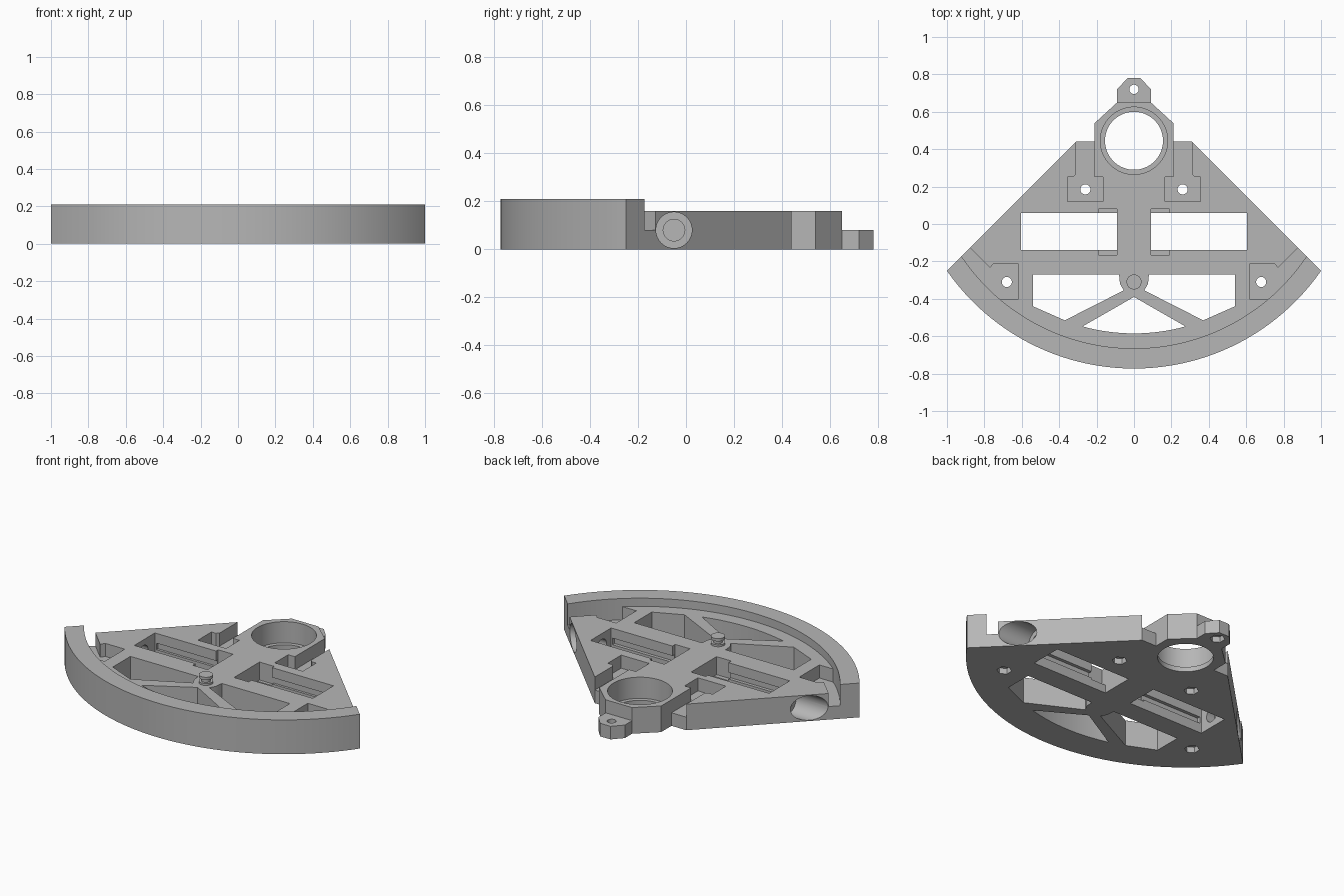
import bpy, bmesh, math
from mathutils import Matrix

cube = bpy.data.objects.get("Cube")
if cube:
    bpy.data.objects.remove(cube)

grey = bpy.data.materials.new("plain grey")
grey.use_nodes = True
colour = (0.47, 0.47, 0.47, 1)
grey.diffuse_color = colour
grey.node_tree.nodes["Principled BSDF"].inputs["Base Color"].default_value = colour

CY = 0.445          # centre of the bearing and of the curved front
BODY_R, WALL_R = 1.11, 1.218
BODY_H, STEP_H, WALL_H = 0.16, 0.08, 0.21


def finish(name, bm):
    bmesh.ops.recalc_face_normals(bm, faces=bm.faces[:])
    mesh = bpy.data.meshes.new(name)
    bm.to_mesh(mesh)
    bm.free()
    mesh.materials.append(grey)
    ob = bpy.data.objects.new(name, mesh)
    bpy.context.collection.objects.link(ob)
    return ob


def prism(name, pts, z0, z1):
    bm = bmesh.new()
    face = bm.faces.new([bm.verts.new((x, y, z0)) for x, y in pts])
    ext = bmesh.ops.extrude_face_region(bm, geom=[face])
    top = [v for v in ext["geom"] if isinstance(v, bmesh.types.BMVert)]
    bmesh.ops.translate(bm, verts=top, vec=(0, 0, z1 - z0))
    return finish(name, bm)


def box(name, x0, x1, y0, y1, z0, z1):
    return prism(name, [(x0, y0), (x1, y0), (x1, y1), (x0, y1)], z0, z1)


def cyl(name, x, y, r, z0, z1, n=32):
    bm = bmesh.new()
    bmesh.ops.create_cone(bm, cap_ends=True, segments=n, radius1=r, radius2=r, depth=z1 - z0,
                          matrix=Matrix.Translation((x, y, (z0 + z1) / 2)))
    return finish(name, bm)


def rod(x0, x1, r):
    bm = bmesh.new()
    place = Matrix.Translation(((x0 + x1) / 2, -0.05, 0.08)) @ Matrix.Rotation(math.pi / 2, 4, "Y")
    bmesh.ops.create_cone(bm, cap_ends=True, segments=32, radius1=r, radius2=r,
                          depth=abs(x1 - x0), matrix=place)
    return finish("cutter", bm)


def arc(r, x0, x1, n=48):
    a, b = math.asin(x0 / r), math.asin(x1 / r)
    return [(r * math.sin(a + (b - a) * i / n), CY - r * math.cos(a + (b - a) * i / n))
            for i in range(n + 1)]


def mirror(pts):
    return [(-x, y) for x, y in pts]


def cut(target, cutter):
    mod = target.modifiers.new("cut", "BOOLEAN")
    mod.object, mod.operation, mod.solver = cutter, "DIFFERENCE", "EXACT"
    bpy.context.view_layer.objects.active = target
    bpy.ops.object.modifier_apply(modifier=mod.name)
    bpy.data.objects.remove(cutter)


def side_end(r):
    # where a circle about the bearing meets the slanted side x + y = 0.75
    d = 0.75 - CY
    return (d + math.sqrt(2 * r * r - d * d)) / 2


# Flat sector body with the bearing housing at its back
half = [(0.31, 0.44), (0.21, 0.44), (0.21, 0.54), (0.09, 0.65)]
bx, wx = side_end(BODY_R), side_end(WALL_R)
body = prism("base_plate", arc(BODY_R, -bx, bx) + half + mirror(half)[::-1], 0, BODY_H)

# Rear tab with its screw hole
tab = [(0.09, 0.65), (0.09, 0.72), (0.035, 0.78)]
rear_tab = prism("rear_tab", tab + mirror(tab)[::-1], 0, STEP_H)
cut(rear_tab, cyl("cutter", 0, 0.72, 0.025, -0.1, 0.3))
cut(rear_tab, cyl("cutter", 0, 0.72, 0.042, -0.1, 0.035, 6))

# Curved front wall with thin slits at its ends
wall = prism("front_wall", arc(WALL_R, -wx, wx) + arc(BODY_R, -bx, bx)[::-1], 0, WALL_H)
slit = [(1.05, -0.25), (0.94, -0.14), (0.92, -0.16), (1.03, -0.27)]
for shape in (slit, mirror(slit)):
    for z in (0.018, 0.178):
        cut(wall, prism("cutter", shape, z, z + 0.016))

# Bearing seat
cut(body, cyl("cutter", 0, CY, 0.155, -0.1, 0.3, 64))
cut(body, cyl("cutter", 0, CY, 0.18, 0.03, 0.3, 64))

# Openings between the spokes
side_window = [(0.54, -0.27), (0.08, -0.27), (0.075, -0.32), (0.055, -0.355),
               (0.37, -0.515), (0.54, -0.44)]
cut(body, prism("cutter", [(0, -0.39)] + arc(1.03, -0.275, 0.275, 16), -0.1, 0.3))

# Recessed screw seats, reached by open channels
rear_seat = [(0.21, 0.5), (0.21, 0.25), (0.165, 0.25), (0.165, 0.12), (0.355, 0.12),
             (0.355, 0.25), (0.325, 0.25), (0.31, 0.265), (0.31, 0.5)]
front_seat = [(1.02, -0.15), (0.95, -0.22), (0.78, -0.405), (0.62, -0.405), (0.62, -0.21),
              (0.75, -0.21), (0.77, -0.235), (0.937, -0.067)]
for s in (1, -1):
    def flip(pts):
        return pts if s > 0 else mirror(pts)

    cut(body, prism("cutter", flip(side_window), -0.1, 0.3))
    cut(body, prism("cutter", flip(rear_seat), STEP_H, 0.3))
    cut(body, prism("cutter", flip(front_seat), STEP_H, 0.3))
    for x, y in ((0.26, 0.185), (0.68, -0.31)):
        cut(body, cyl("cutter", s * x, y, 0.027, -0.1, 0.3))
        cut(body, cyl("cutter", s * x, y, 0.042, -0.1, 0.035, 6))
    # Long slot, its side grooves, end notches and the stepped rod bore
    cut(body, box("cutter", s * 0.09, s * 0.605, -0.14, 0.06, -0.1, 0.3))
    cut(body, box("cutter", s * 0.1, s * 0.595, -0.16, 0.075, 0.06, 0.1))
    cut(body, box("cutter", s * 0.09, s * 0.19, -0.167, 0.08, 0.05, 0.3))
    cut(body, rod(s * 0.55, s * 1.1, 0.045))
    cut(body, rod(s * 0.66, s * 1.1, 0.075))

# Pivot pin on the hub
parts = [body, rear_tab, wall]
for name, r, z0, z1 in (("pin_foot", 0.04, 0.155, 0.172), ("pin_neck", 0.026, 0.17, 0.195),
                        ("pin_head", 0.04, 0.193, WALL_H)):
    parts.append(cyl(name, 0, -0.31, r, z0, z1))

bpy.ops.object.select_all(action="DESELECT")
for ob in parts:
    ob.select_set(True)
bpy.context.view_layer.objects.active = body
bpy.ops.object.shade_smooth_by_angle(angle=math.radians(30))
